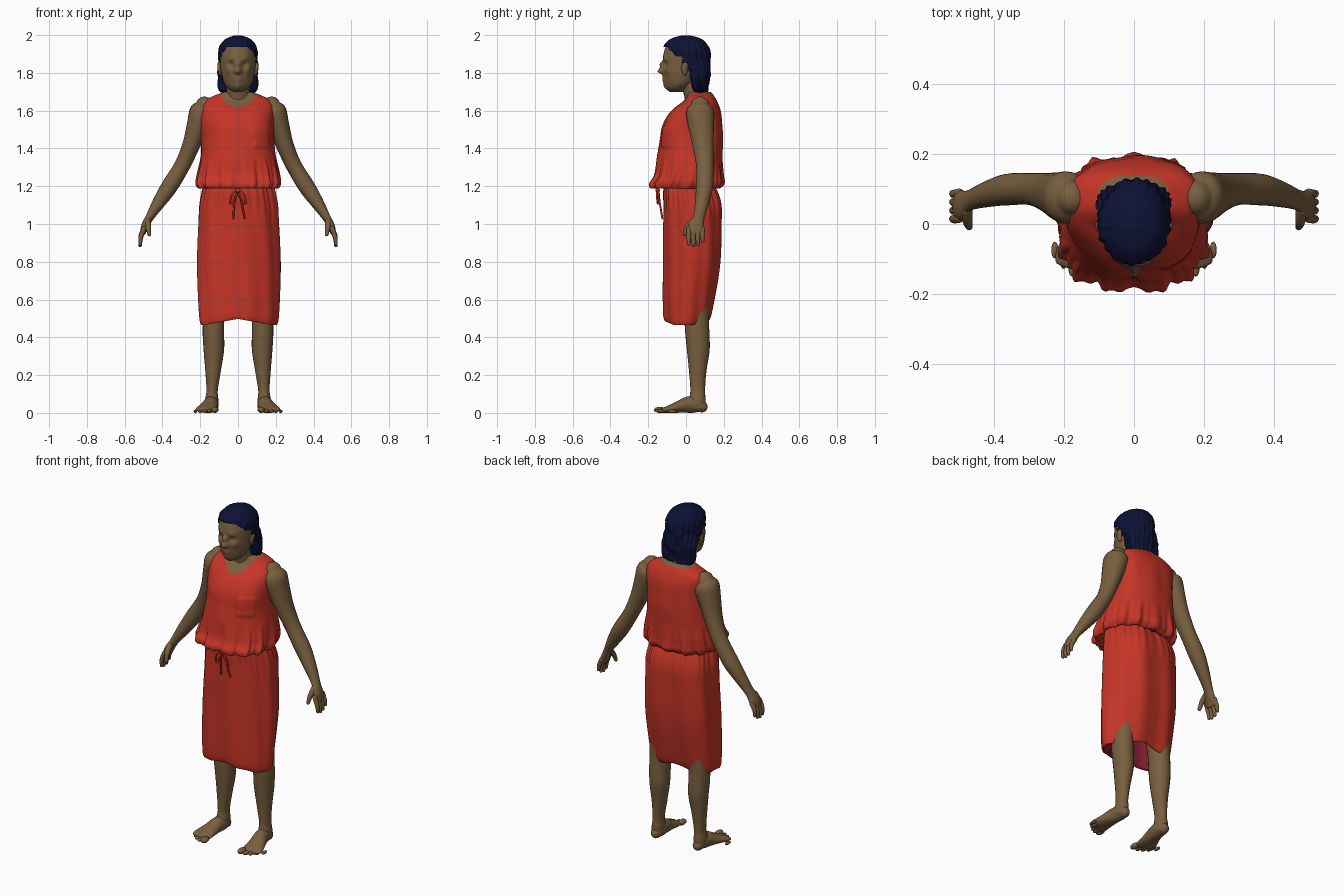
import bpy, bmesh, math
from mathutils import Vector, noise

default = bpy.data.objects.get("Cube")
if default:
    bpy.data.objects.remove(default)


def material(name, rgb):
    mat = bpy.data.materials.new(name)
    mat.use_nodes = True
    mat.diffuse_color = (*rgb, 1)
    mat.node_tree.nodes["Principled BSDF"].inputs["Base Color"].default_value = (*rgb, 1)
    return mat


skin = material("brown_skin", (.19, .115, .05))
cloth = material("red_cloth", (.56, .035, .02))
lining = material("crimson_lining", (.22, .012, .03))
navy = material("navy_hair", (.004, .006, .035))


def finish(name, bm, mats):
    """Turn a bmesh into a smooth-shaded object."""
    bmesh.ops.recalc_face_normals(bm, faces=bm.faces)
    for face in bm.faces:
        face.smooth = True
    mesh = bpy.data.meshes.new(name)
    bm.to_mesh(mesh)
    bm.free()
    for mat in mats:
        mesh.materials.append(mat)
    obj = bpy.data.objects.new(name, mesh)
    bpy.context.collection.objects.link(obj)
    return obj


def spline(rows, steps):
    """Catmull-Rom interpolation of rows of numbers."""
    out = []
    for i in range(len(rows) - 1):
        a, b, c, d = (rows[min(max(i + k, 0), len(rows) - 1)] for k in (-1, 0, 1, 2))
        for s in range(steps):
            t = s / steps
            out.append([q + .5 * t * (r - p + t * (2*p - 5*q + 4*r - w + t * (3*(q - r) + w - p)))
                        for p, q, r, w in zip(a, b, c, d)])
    return out + [list(rows[-1])]


def loft(name, rows, mats, n=24, steps=5, power=2, flat=False, caps=True, shape=None, paint=None):
    """Skin elliptical sections (x, y, z, half width, half depth) along a path."""
    rows = spline(rows, steps)
    points = [Vector(r[:3]) for r in rows]
    sections = []
    for i, row in enumerate(rows):
        tangent = (points[min(i + 1, len(rows) - 1)] - points[max(i - 1, 0)]).normalized()
        if flat:
            tangent = Vector((0, 0, 1))
        side = Vector((1, 0, 0))
        u = (side - tangent * side.dot(tangent)).normalized()
        sections.append((points[i], tangent, u, tangent.cross(u), row[3], row[4]))
    if not flat:
        # Rounded ends
        def dome(section, sign):
            p, t, u, v, a, b = section
            return [(p + t * sign * f * min(a, b), t, u, v, a * math.sqrt(1 - f*f), b * math.sqrt(1 - f*f))
                    for f in (.4, .7, .9, .98)]
        sections = dome(sections[0], -1)[::-1] + sections + dome(sections[-1], 1)
    bm = bmesh.new()
    rings = []
    for p, t, u, v, a, b in sections:
        ring = []
        for k in range(n):
            angle = math.tau * k / n
            c, s = math.cos(angle), math.sin(angle)
            co = (p + u * math.copysign(abs(c) ** (2 / power), c) * a
                  + v * math.copysign(abs(s) ** (2 / power), s) * b)
            ring.append(bm.verts.new(shape(co, angle) if shape else co))
        rings.append(ring)
    for low, high in zip(rings, rings[1:]):
        for k in range(n):
            bm.faces.new((low[k], low[k - 1], high[k - 1], high[k]))
    if caps:
        bm.faces.new(rings[0])
        bm.faces.new(rings[-1])
    if paint:
        doomed = []
        for face in bm.faces:
            index = paint(face.calc_center_median())
            if index < 0:
                doomed.append(face)
            else:
                face.material_index = index
        bmesh.ops.delete(bm, geom=doomed, context="FACES")
    return finish(name, bm, mats)


def blob(name, at, size, mat):
    bm = bmesh.new()
    bmesh.ops.create_uvsphere(bm, u_segments=16, v_segments=10, radius=1)
    for vert in bm.verts:
        vert.co = Vector(at) + Vector([c * s for c, s in zip(vert.co, size)])
    return finish(name, bm, [mat])


# Head: lofted skull with sculpted face bumps (place, push, radius)
bumps = [((0, -.125, 1.812), (0, -.034, -.004), .017), ((0, -.12, 1.845), (0, -.02, 0), .016),
         ((0, -.12, 1.765), (0, -.012, 0), .026), ((0, -.11, 1.722), (0, -.014, 0), .025)]
for s in (1, -1):
    bumps += [((s * .036, -.115, 1.845), (0, .014, 0), .018), ((s * .036, -.11, 1.872), (0, -.008, 0), .02),
              ((s * .05, -.1, 1.815), (s * .003, -.006, 0), .02), ((s * .014, -.125, 1.806), (0, -.012, 0), .01)]


def face_shape(co, angle):
    offset = Vector()
    for place, push, radius in bumps:
        offset += Vector(push) * math.exp(-(co - Vector(place)).length_squared / radius ** 2)
    return co + offset


loft("head", [(0, -.05, 1.70, .025, .035), (0, -.045, 1.72, .055, .055), (0, -.03, 1.75, .075, .08),
              (0, -.018, 1.80, .088, .10), (0, -.008, 1.85, .093, .112), (0, -.004, 1.90, .094, .115),
              (0, 0, 1.95, .083, .10), (0, 0, 1.985, .045, .055)],
     [skin], n=96, steps=8, flat=True, shape=face_shape)
loft("neck", [(0, .07, 1.60, .085, .07), (0, .055, 1.68, .064, .064), (0, .025, 1.78, .06, .06)], [skin])


# Hair: wavy shell cut away along the hairline
def hair_shape(co, angle):
    wave = noise.noise(co * 28) * .008 + .003 * math.sin(angle * 22)
    fade = min(1, max(0, (2 - co.z) / .1))
    return co + Vector((math.cos(angle), math.sin(angle), 0)) * wave * fade


def hairline(co):
    if co.z < 1.84:
        return 0 if co.y > .012 else -1
    edge = 1.885 + .05 * min(1, max(0, (-co.y - .05) / .05))
    return -1 if co.y < -.02 and co.z < edge else 0


loft("hair", [(0, .085, 1.69, .075, .025), (0, .072, 1.71, .098, .045), (0, .065, 1.76, .104, .055),
              (0, .055, 1.81, .102, .072), (0, .006, 1.86, .101, .122), (0, .003, 1.91, .102, .123),
              (0, 0, 1.95, .092, .112), (0, 0, 1.982, .062, .078), (0, 0, 1.999, .015, .02)],
     [navy], n=128, steps=8, flat=True, shape=hair_shape, paint=hairline)


# Bodice: gathered over the waist, with a raised chest pocket and a scooped neckline
def bodice_shape(co, angle):
    gather = max(0, 1 - abs(co.z - 1.2) / .16)
    ripple = (.010 * math.sin(13 * angle) + .006 * math.sin(29 * angle)) * gather
    ripple += noise.noise(Vector((co.x * 9, co.y * 9, co.z * 4))) * .012 * min(1, max(0, (1.68 - co.z) / .1))
    co = co + Vector((math.cos(angle), math.sin(angle), 0)) * ripple
    if .08 < co.x < .165 and 1.41 < co.z < 1.51 and co.y < 0:
        co.y -= .007
    return co


def neckline(co):
    scoop = (co.x / .088) ** 2 + ((co.z - 1.695) / .082) ** 2 < 1 and co.y < .07
    return 1 if scoop or co.z > 1.69 else 0


loft("bodice", [(0, .02, 1.215, .17, .12), (0, -.01, 1.188, .20, .168), (0, -.002, 1.215, .218, .19),
                (0, .012, 1.26, .215, .178), (0, .022, 1.36, .198, .172), (0, .03, 1.44, .193, .166),
                (0, .035, 1.52, .193, .155), (0, .055, 1.60, .192, .128), (0, .075, 1.65, .178, .09),
                (0, .077, 1.68, .125, .07), (0, .07, 1.70, .07, .06)],
     [cloth, skin], n=128, steps=8, power=2.5, flat=True, shape=bodice_shape, paint=neckline)


# Skirt: open at the hem, with a darker inside
def skirt_shape(co, angle):
    top = max(0, (co.z - 1.0) / .2)
    drape = .005 * math.sin(5 * angle + 2) + .004 * math.sin(9 * angle + co.z * 3)
    drape += .005 * math.sin(26 * angle) * top
    co = co + Vector((math.cos(angle), math.sin(angle), 0)) * drape
    hem = max(0, 1 - (co.z - .47) / .2)
    co.z += hem * .032 * max(0, 1 - abs(co.x) / .18)
    return co


skirt = loft("skirt", [(0, .005, .465, .198, .112), (0, .008, .50, .207, .122), (0, .018, .62, .214, .134),
                       (0, .032, .80, .218, .147), (0, .036, 1.0, .21, .15), (0, .036, 1.1, .204, .148),
                       (0, .025, 1.17, .19, .138), (0, .02, 1.205, .18, .12)],
             [cloth, lining], n=128, power=2.4, flat=True, caps=False, shape=skirt_shape)
solid = skirt.modifiers.new("inside", "SOLIDIFY")
solid.thickness = .008
solid.offset = -1
solid.material_offset = 1

# Drawstring: two hanging ends and two bow loops
for s, side in ((1, "left"), (-1, "right")):
    thin = (.005, .005)
    loft(side + "_string_end", [(0, -.145, 1.18, *thin), (s * .018, -.14, 1.12, *thin),
                                (s * .03 + .005, -.125, 1.03, *thin)], [cloth], n=8)
    loft(side + "_string_loop", [(0, -.15, 1.18, *thin), (s * .03, -.155, 1.16, *thin),
                                 (s * .042, -.15, 1.11, *thin), (s * .026, -.148, 1.12, *thin),
                                 (0, -.148, 1.175, *thin)], [cloth], n=8)
blob("string_knot", (0, -.15, 1.178), (.014, .012, .012), cloth)

# Limbs, built for each side
for s, side in ((1, "left"), (-1, "right")):

    def limb(part, rows, **options):
        loft(side + "_" + part, [(s * r[0], *r[1:]) for r in rows], [skin], **options)

    limb("arm", [(.178, .075, 1.63, .045, .05), (.19, .075, 1.595, .066, .074), (.214, .08, 1.52, .058, .068),
                 (.247, .09, 1.42, .047, .056), (.295, .10, 1.31, .042, .046), (.362, .098, 1.20, .044, .045),
                 (.418, .085, 1.115, .035, .037), (.468, .068, 1.035, .022, .03),
                 (.492, .055, .99, .02, .042), (.504, .052, .955, .015, .042)])
    for i, finger in enumerate(("index", "middle", "ring", "little")):
        y = .016 + .024 * i
        drop = (.075, .083, .078, .06)[i]
        limb(finger + "_finger", [(.498, y, .975, .013, .013), (.514, y - .002, .97 - drop / 2, .012, .012),
                                  (.518, y, .97 - drop, .009, .009)], n=12)
    limb("thumb", [(.478, .04, 1.015, .017, .018), (.475, .008, .985, .014, .014),
                   (.47, -.008, .945, .01, .01)], n=12)

    limb("ear_lobe", [(.094, -.006, 1.795, .008, .01), (.098, -.008, 1.82, .01, .018),
                      (.1, -.004, 1.845, .01, .016)], n=16)

    limb("leg", [(.115, .05, .70, .075, .08), (.128, .055, .52, .058, .066), (.13, .06, .42, .057, .064),
                 (.128, .065, .33, .054, .06), (.132, .062, .22, .041, .046), (.137, .062, .12, .03, .039),
                 (.139, .06, .07, .035, .044), (.14, .06, .02, .032, .042)], flat=True)
    limb("foot", [(.139, .085, .032, .029, .03), (.139, .055, .042, .037, .041), (.145, .01, .043, .04, .043),
                  (.155, -.04, .031, .048, .031), (.165, -.09, .02, .058, .02), (.169, -.115, .015, .055, .014)])
    for i, toe in enumerate(("big", "second", "third", "fourth", "little")):
        size = .019 if i == 0 else .014 - .001 * i
        at = (s * (.122 + .025 * i + (.004 if i else 0)), -.138 + .004 * i * i, size * .85)
        blob(side + "_" + toe + "_toe", at, (size, .032 - .002 * i, size * .85), skin)
